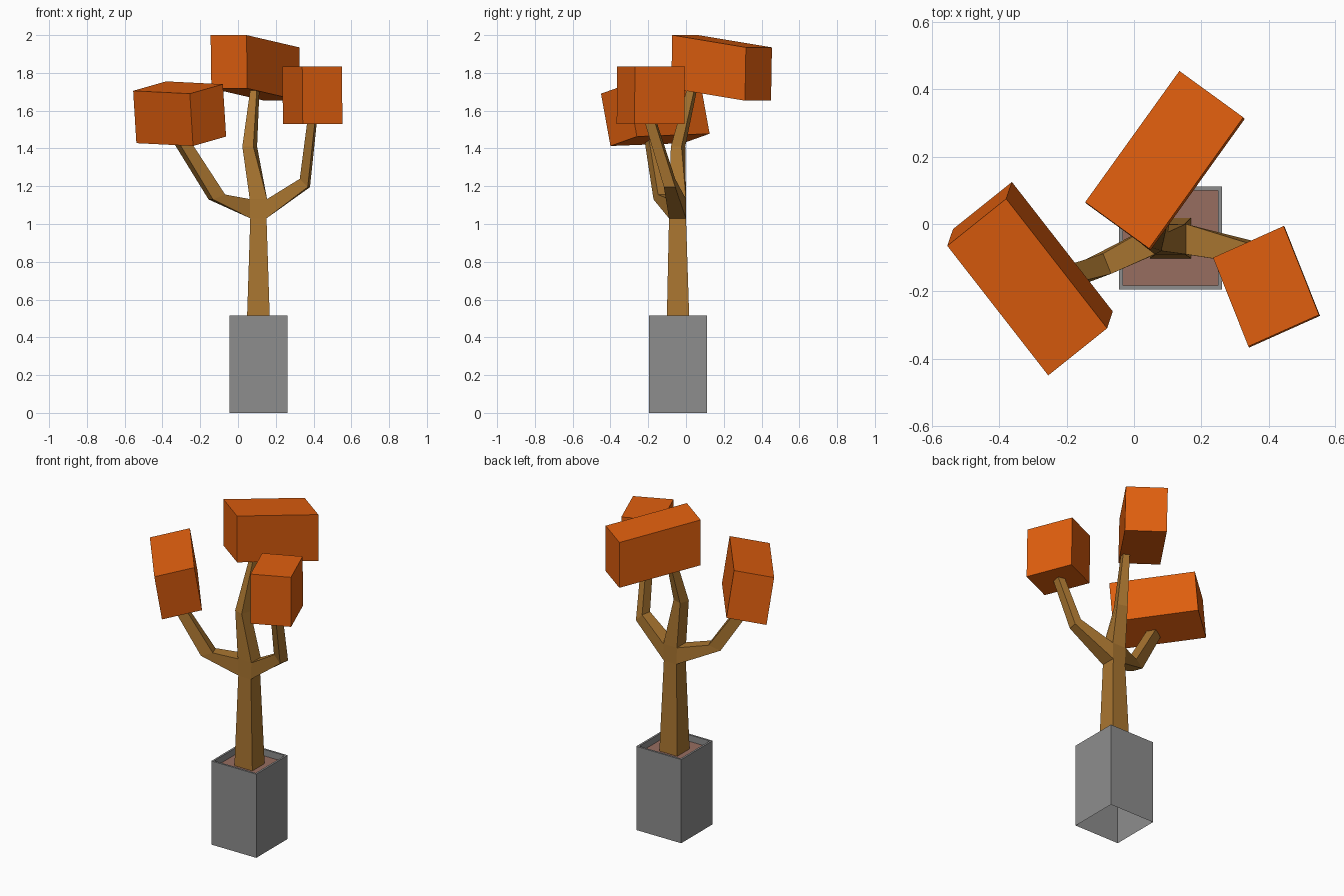
import bpy, bmesh
from mathutils import Vector as V

if "Cube" in bpy.data.objects:
    bpy.data.objects.remove(bpy.data.objects["Cube"])


def material(name, rgb):
    m = bpy.data.materials.new(name)
    m.diffuse_color = (*rgb, 1)
    m.use_nodes = True
    m.node_tree.nodes["Principled BSDF"].inputs["Base Color"].default_value = m.diffuse_color
    return m


ORANGE = material("orange leaves", (0.745, 0.114, 0.0045))
BARK = material("brown bark", (0.40, 0.18, 0.030))
GREY = material("grey pot", (0.27, 0.27, 0.27))
SOIL = material("soil", (0.31, 0.155, 0.118))


def finish(bm, name, *mats):
    bmesh.ops.recalc_face_normals(bm, faces=bm.faces[:])
    me = bpy.data.meshes.new(name)
    bm.to_mesh(me)
    bm.free()
    for m in mats:
        me.materials.append(m)
    ob = bpy.data.objects.new(name, me)
    bpy.context.collection.objects.link(ob)
    return ob


def ring(bm, c, w, s):
    """Four-sided section around c with half vectors w and s."""
    c, w, s = V(c), V(w), V(s)
    return [bm.verts.new(c + i * w + j * s)
            for i, j in ((-1, -1), (1, -1), (1, 1), (-1, 1))]


def bridge(bm, a, b):
    for i in range(4):
        k = (i + 1) % 4
        bm.faces.new((a[i], a[k], b[k], b[i]))


# Pot: open underneath, thin rim and sunken soil
CX, CY, H = 0.108, -0.042, 0.153
bm = bmesh.new()
rings = [ring(bm, (CX, CY, z), (h, 0, 0), (0, h, 0))
         for h, z in ((H, 0), (H, 0.515), (H - 0.012, 0.515), (H - 0.012, 0.475))]
for a, b in zip(rings, rings[1:]):
    bridge(bm, a, b)
bm.faces.new(rings[-1]).material_index = 1
finish(bm, "pot", GREY, SOIL)

# Trunk: tapered post ending in a hub, branches grow out of the hub faces
bm = bmesh.new()
base = ring(bm, (CX, CY, 0.475), (0.061, 0, 0), (0, 0.06, 0))
low = ring(bm, (CX, -0.045, 1.03), (0.043, 0, 0), (0, 0.045, 0))
top = ring(bm, (CX, -0.045, 1.132), (0.046, 0, 0), (0, 0.045, 0))
bridge(bm, base, low)
for i in (0, 2):  # front and back of the hub
    bm.faces.new((low[i], low[i + 1], top[i + 1], top[i]))


def branch(start, *sections):
    for sec in sections:
        nxt = ring(bm, *sec)
        bridge(bm, start, nxt)
        start = nxt
    bm.faces.new(start)


# start order follows ring(): low/front, high/front, high/back, low/back
branch([low[0], top[0], top[3], low[3]],
       ((-0.112, -0.13, 1.143), (0.032, 0.012, 0.013), (-0.012, 0.03, 0)),
       ((-0.30, -0.185, 1.44), (0.024, 0.01, 0.014), (-0.014, 0.022, 0)))
branch([low[1], top[1], top[2], low[2]],
       ((0.354, -0.087, 1.217), (-0.021, 0, 0.022), (0.006, 0.03, 0)),
       ((0.393, -0.19, 1.55), (-0.020, 0.004, 0.003), (0.006, 0.024, 0.008)))
branch(top,
       ((0.062, -0.042, 1.41), (0.029, -0.01, 0), (0.01, 0.028, 0)),
       ((0.09, 0.033, 1.72), (0.017, -0.007, 0), (0.007, 0.02, 0)))
finish(bm, "trunk_and_branches", BARK)


# Leaf blocks: slanted boxes from one top corner and three edges
def block(name, corner, u, v, w):
    bm = bmesh.new()
    c, u, v, w = V(corner), V(u) / 2, V(v) / 2, V(w)
    a = ring(bm, c + u + v, u, v)
    b = ring(bm, c + u + v + w, u, v)
    bm.faces.new(a)
    bm.faces.new(b)
    bridge(bm, a, b)
    finish(bm, name, ORANGE)


block("leaf_block_left", (-0.555, -0.065, 1.705),
      (0.175, 0.14, 0.05), (0.30, -0.385, -0.015), (0.017, 0.05, -0.277))
block("leaf_block_right", (0.235, -0.10, 1.833),
      (0.21, 0.094, 0), (0.105, -0.264, 0), (0.003, -0.003, -0.303))
block("leaf_block_top", (-0.145, 0.065, 2.0),
      (0.19, -0.138, 0), (0.28, 0.39, -0.065), (0.004, -0.005, -0.282))
